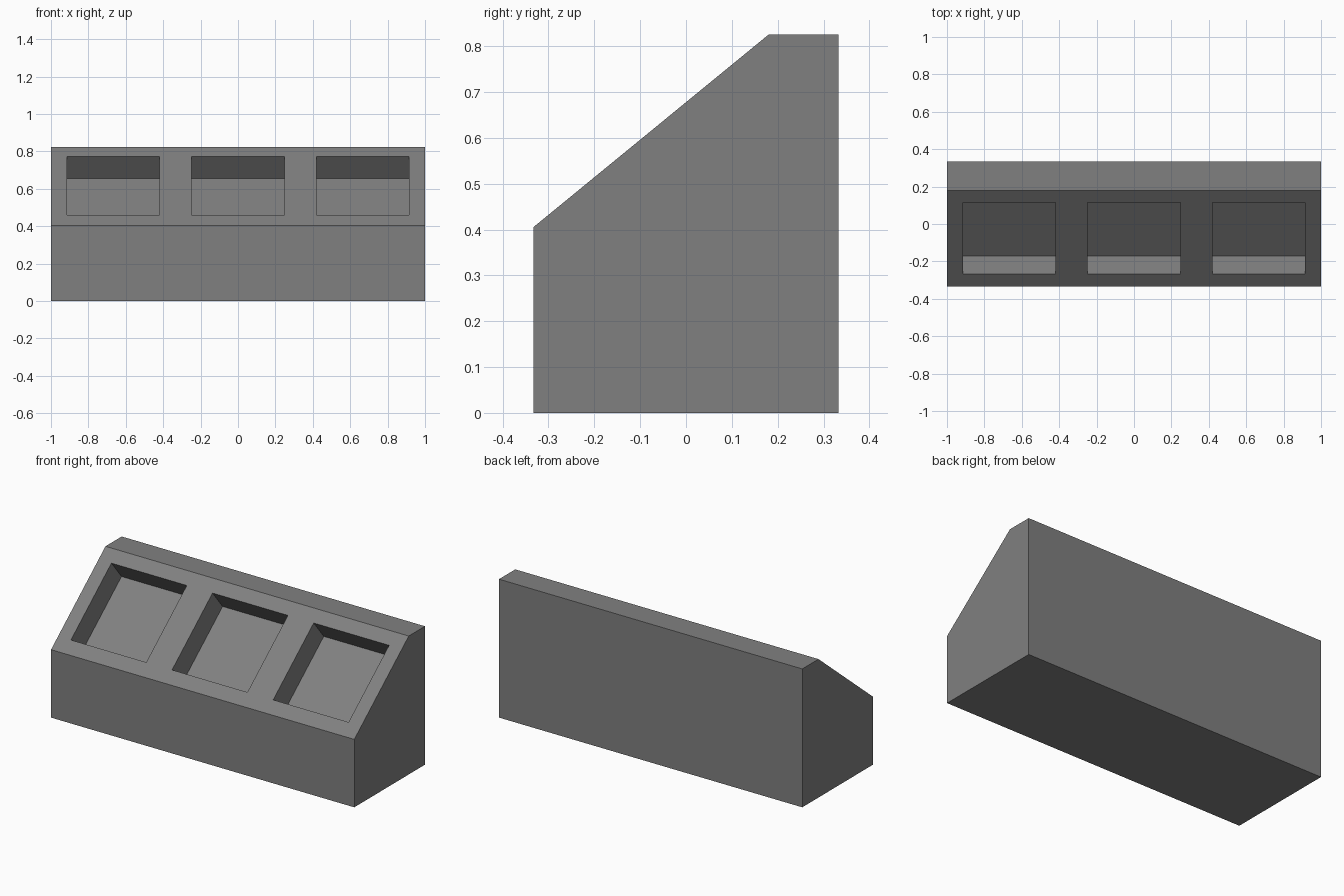
import bpy
import bmesh
import math
from mathutils import Matrix, Vector

cube = bpy.data.objects.get("Cube")
if cube:
    bpy.data.objects.remove(cube, do_unlink=True)

# Single flat grey
grey = bpy.data.materials.new("mid grey")
grey.use_nodes = True
colour = (0.216, 0.216, 0.216, 1)
grey.diffuse_color = colour
grey.node_tree.nodes["Principled BSDF"].inputs["Base Color"].default_value = colour


def add_object(name, bm):
    mesh = bpy.data.meshes.new(name)
    bmesh.ops.recalc_face_normals(bm, faces=bm.faces)
    bm.to_mesh(mesh)
    bm.free()
    mesh.materials.append(grey)
    obj = bpy.data.objects.new(name, mesh)
    bpy.context.collection.objects.link(obj)
    return obj


# Console body: side profile extruded along x
slope_low = Vector((0, -0.333, 0.405))
slope_high = Vector((0, 0.18, 0.825))
profile = [(0, -0.333, 0), slope_low, slope_high, (0, 0.333, 0.825), (0, 0.333, 0)]
bm = bmesh.new()
side = bm.faces.new([bm.verts.new(Vector(p) - Vector((1, 0, 0))) for p in profile])
ext = bmesh.ops.extrude_face_region(bm, geom=[side])
bmesh.ops.translate(bm, vec=(2, 0, 0),
                    verts=[v for v in ext["geom"] if isinstance(v, bmesh.types.BMVert)])
body = add_object("console_body", bm)

# Three rectangular recesses sunk square to the sloping panel
along = slope_high - slope_low
tilt = Matrix.Rotation(math.atan2(along.z, along.y), 4, "X")
centre = slope_low.lerp(slope_high, 0.502)
width, length, depth = 0.497, 0.493, 0.15
bm = bmesh.new()
for i in (-1, 0, 1):
    place = Matrix.Translation(centre + Vector((i * 0.667, 0, 0))) @ tilt
    bmesh.ops.create_cube(bm, size=1, matrix=place @ Matrix.Diagonal((width, length, 2 * depth, 1)))
cutter = add_object("recess_cutter", bm)
cutter.hide_render = True

cut = body.modifiers.new("recesses", "BOOLEAN")
cut.operation = "DIFFERENCE"
cut.solver = "EXACT"
cut.object = cutter
bpy.context.view_layer.objects.active = body
bpy.ops.object.modifier_apply(modifier=cut.name)
bpy.data.objects.remove(cutter, do_unlink=True)
